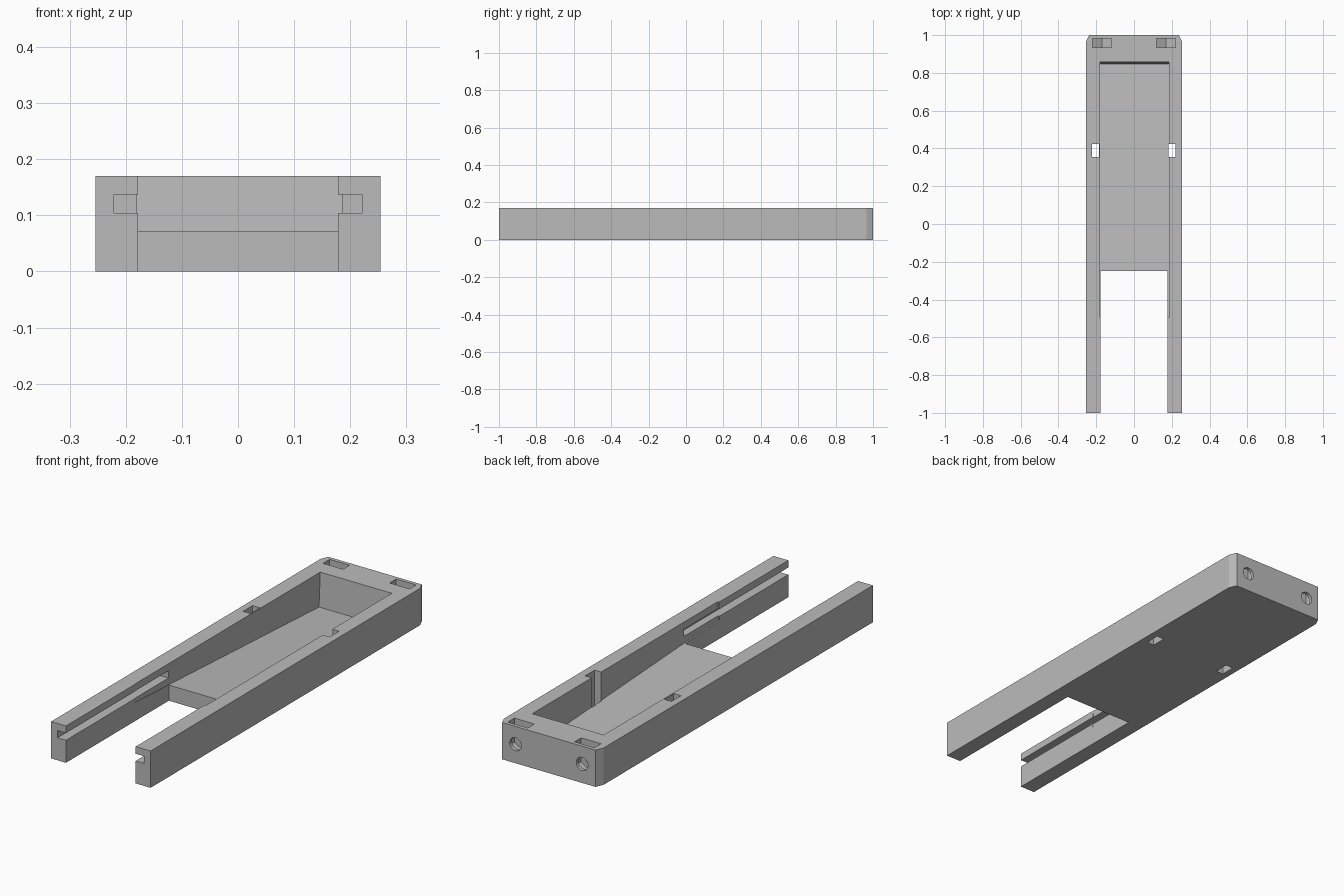
import bpy, bmesh, math
from mathutils import Vector

if "Cube" in bpy.data.objects:
    bpy.data.objects.remove(bpy.data.objects["Cube"], do_unlink=True)

HEIGHT = 0.17
HALF_WIDTH = 0.254

grey = bpy.data.materials.new("plain grey")
grey.use_nodes = True
grey.diffuse_color = (0.5, 0.5, 0.5, 1)
grey.node_tree.nodes["Principled BSDF"].inputs["Base Color"].default_value = (0.5, 0.5, 0.5, 1)


def prism(name, profile, axis, start, end):
    """Extrude a 2D profile along an axis; the profile uses the other two axes in order."""
    def place(point, depth):
        co = list(point)
        co.insert(axis, depth)
        return Vector(co)

    bm = bmesh.new()
    face = bm.faces.new([bm.verts.new(place(p, start)) for p in profile])
    extruded = bmesh.ops.extrude_face_region(bm, geom=[face], use_keep_orig=True)
    shift = place((0, 0), end - start)
    moved = [v for v in extruded["geom"] if isinstance(v, bmesh.types.BMVert)]
    bmesh.ops.translate(bm, verts=moved, vec=shift)
    bmesh.ops.recalc_face_normals(bm, faces=bm.faces)
    mesh = bpy.data.meshes.new(name)
    bm.to_mesh(mesh)
    bm.free()
    mesh.materials.append(grey)
    obj = bpy.data.objects.new(name, mesh)
    bpy.context.collection.objects.link(obj)
    return obj


def block(name, x, y, z):
    corners = [(x[0], y[0]), (x[1], y[0]), (x[1], y[1]), (x[0], y[1])]
    return prism(name, corners, 2, *z)


# Long body with chamfered back corners
body = prism("tray_body", [(-HALF_WIDTH, -1), (HALF_WIDTH, -1), (HALF_WIDTH, 0.965),
                           (0.238, 1), (-0.238, 1), (-HALF_WIDTH, 0.965)], 2, 0, HEIGHT)

# Open gap between the two front rails
cutters = [block("rail_gap", (-0.178, 0.178), (-1.1, -0.25), (-0.1, 0.3))]

# Tilted pocket whose floor drops towards the back
cutters.append(prism("sloped_pocket", [(-0.5, 0.086), (0.848, 0.012), (0.864, 0.3), (-0.484, 0.374)],
                     0, -0.18, 0.185))

# Grooves along the inner faces of the rails
for side in (-1, 1):
    xs = sorted((side * 0.1, side * 0.221))
    cutters.append(block("rail_groove", xs, (-1.1, -0.25), (0.104, 0.137)))

# Vertical strap slots through the side walls
for xs in ((-0.222, -0.184), (0.182, 0.219)):
    cutters.append(block("strap_slot", xs, (0.354, 0.423), (-0.1, 0.3)))

# Nut slots with pointed floors, and bolt holes from the back
NUT_Z, NUT_HALF, HOLE_RADIUS = 0.088, 0.051, 0.03
rise = NUT_HALF / math.sqrt(3)
for side in (-1, 1):
    cx = side * 0.17
    cutters.append(prism("nut_slot", [(cx - NUT_HALF, 0.3), (cx - NUT_HALF, NUT_Z - rise),
                                      (cx, NUT_Z - 2 * rise),
                                      (cx + NUT_HALF, NUT_Z - rise), (cx + NUT_HALF, 0.3)],
                         1, 0.935, 0.983))
    ring = [(cx + HOLE_RADIUS * math.cos(a), NUT_Z + HOLE_RADIUS * math.sin(a))
            for a in (math.tau * i / 24 for i in range(24))]
    cutters.append(prism("bolt_hole", ring, 1, 0.91, 1.1))

# Carve the body, then drop the cutters
bpy.context.view_layer.objects.active = body
body.select_set(True)
for cutter in cutters:
    cutter.hide_render = True
    cut = body.modifiers.new(cutter.name, "BOOLEAN")
    cut.operation = "DIFFERENCE"
    cut.solver = "EXACT"
    cut.object = cutter
    bpy.ops.object.modifier_apply(modifier=cut.name)
    bpy.data.objects.remove(cutter, do_unlink=True)
